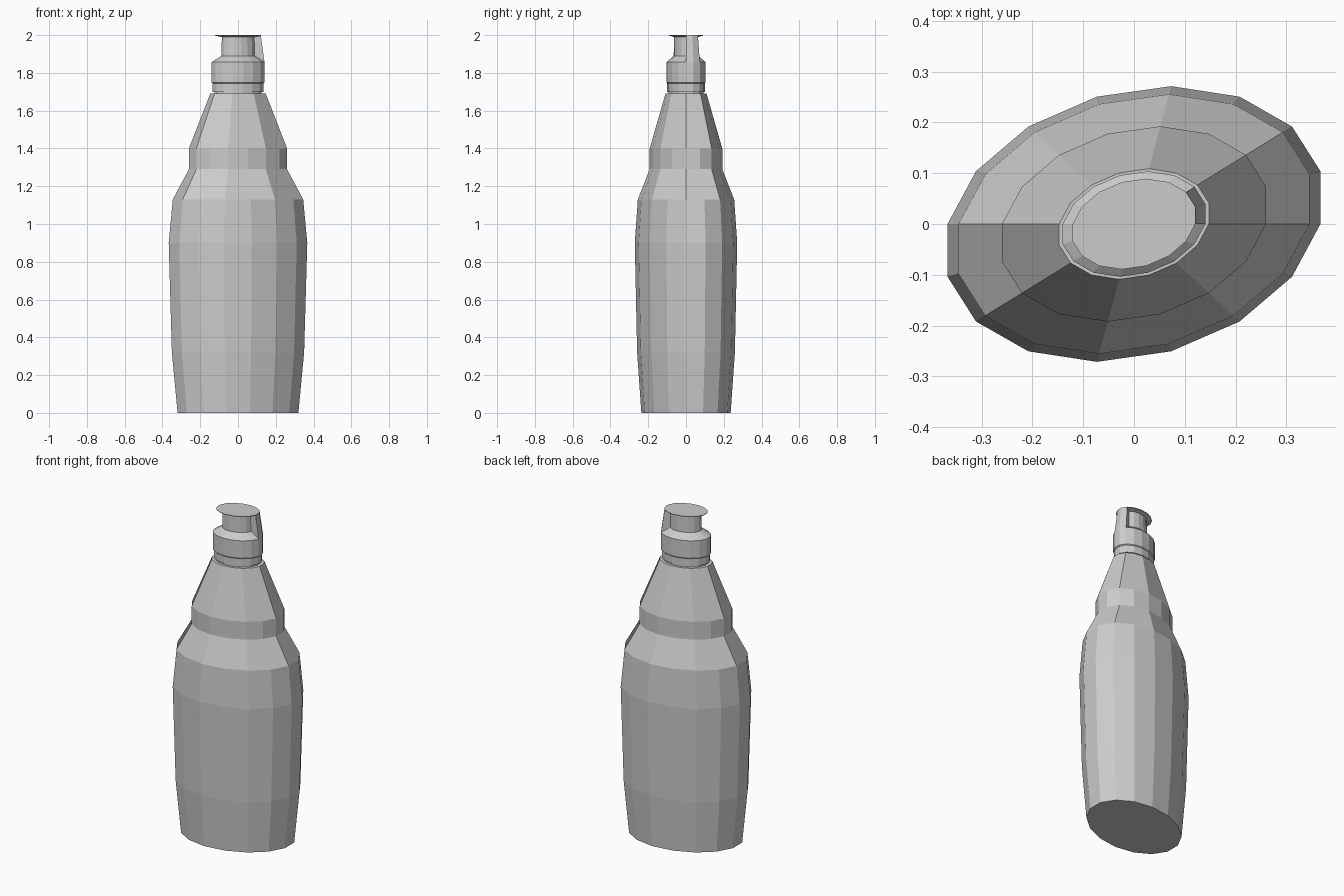
import bpy
from math import sin, cos, pi

if "Cube" in bpy.data.objects:
    bpy.data.objects.remove(bpy.data.objects["Cube"])

N = 16
STEP = 2 * pi / N


def oval(k, r, z):
    """Point k of the skewed sixteen-sided oval section."""
    return (r * cos(k * STEP - STEP / 2), 0.725 * r * sin(k * STEP), z)


def add_object(name, verts, faces):
    mesh = bpy.data.meshes.new(name)
    mesh.from_pydata(verts, [], faces)
    mesh.update()
    obj = bpy.data.objects.new(name, mesh)
    bpy.context.collection.objects.link(obj)
    return obj


def loft(name, profile, wide_bands=()):
    """Stack oval rings; bands listed in wide_bands use double-width facets."""
    verts = [oval(k, r, z) for r, z in profile for k in range(N)]
    faces = [tuple(reversed(range(N)))]
    for b in range(len(profile) - 1):
        width = 2 if b in wide_bands else 1
        for k in range(0, N, width):
            ks = [(k + i) % N for i in range(width + 1)]
            low = [b * N + i for i in ks]
            high = [(b + 1) * N + i for i in reversed(ks)]
            faces.append(tuple(low + high))
    top = (len(profile) - 1) * N
    faces.append(tuple(range(top, top + N)))
    return add_object(name, verts, faces)


# Bottle body with stepped shoulder and tapering neck
loft("bottle_body", [(0.326, 0), (0.357, 0.32), (0.374, 0.90), (0.352, 1.13),
                     (0.265, 1.29), (0.265, 1.40), (0.150, 1.69)], wide_bands=(3, 5))

# Screw collar, sloped top, nozzle stem and flat cap disc
loft("cap", [(0.128, 1.685), (0.128, 1.70), (0.137, 1.70), (0.137, 1.745),
             (0.143, 1.75), (0.143, 1.857), (0.090, 1.89), (0.087, 1.99),
             (0.123, 1.997), (0.123, 2.0)])

# Hinge strip joining the collar to the cap disc on the right side
rows = [(0.143, 1.857), (0.123, 1.999), (0.080, 1.999), (0.080, 1.857)]
strip = [oval(k, r, z) for k in range(3) for r, z in rows]
sides = [(4 * k + i, 4 * (k + 1) + i, 4 * (k + 1) + (i + 1) % 4, 4 * k + (i + 1) % 4)
         for k in range(2) for i in range(4)]
add_object("hinge", strip, sides + [(0, 1, 2, 3), (11, 10, 9, 8)])
